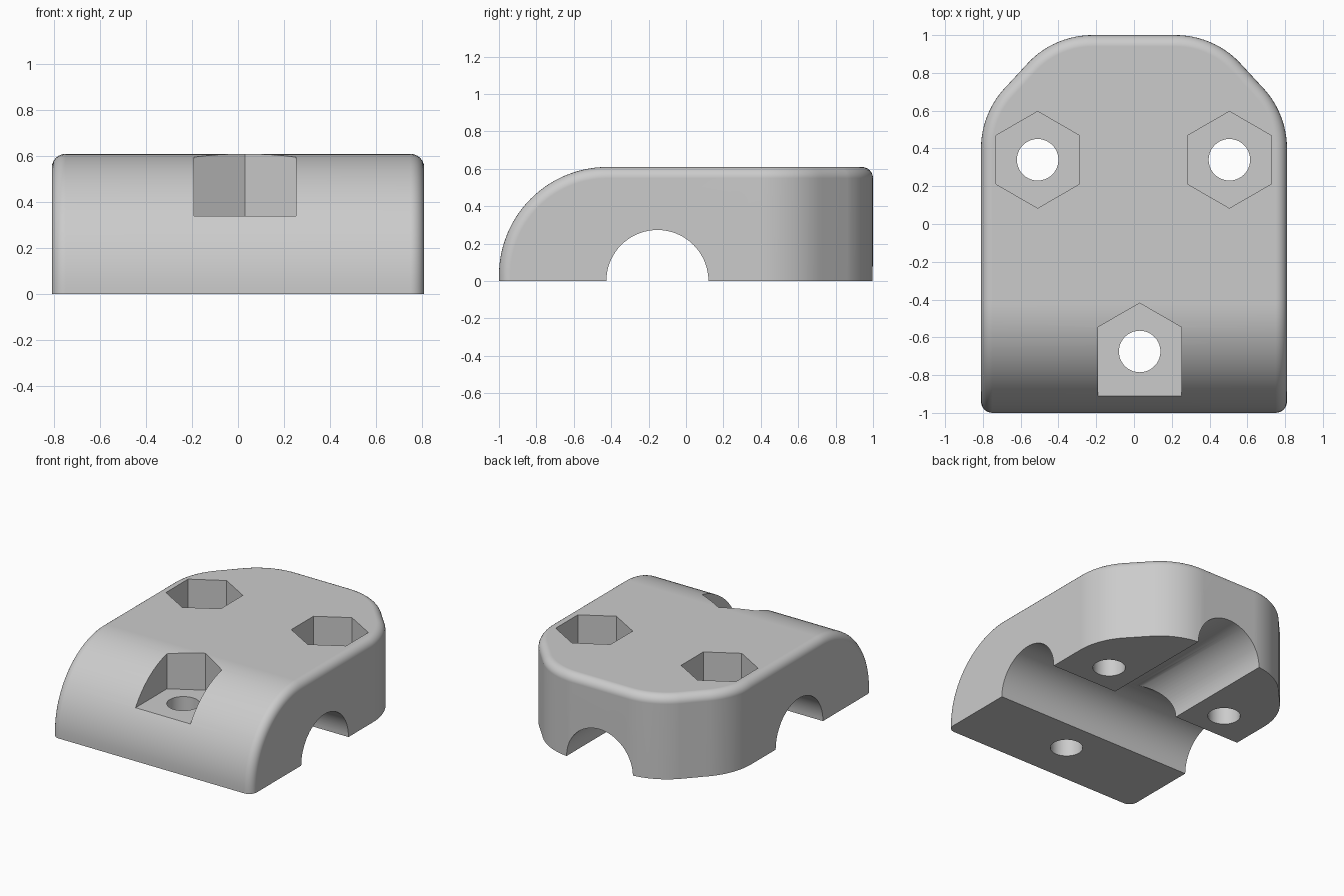
import bpy, bmesh
from math import sin, cos, pi, radians
from mathutils import Vector

if "Cube" in bpy.data.objects:
    bpy.data.objects.remove(bpy.data.objects["Cube"], do_unlink=True)

HALF_W, HEIGHT, FILLET = 0.81, 0.61, 0.06


def arc(cx, cy, r, a0, a1, n):
    """Points along a circular arc, angles in degrees."""
    angles = [radians(a0 + (a1 - a0) * i / n) for i in range(n + 1)]
    return [(cx + r * cos(a), cy + r * sin(a)) for a in angles]


def prism(name, points, start, end, axis="z"):
    """Extrude a closed outline along z (x, y points), x (y, z) or y (x, z)."""
    place = {"z": lambda a, b, t: (a, b, t),
             "x": lambda a, b, t: (t, a, b),
             "y": lambda a, b, t: (a, t, b)}[axis]
    bm = bmesh.new()
    face = bm.faces.new([bm.verts.new(place(a, b, start)) for a, b in points])
    out = bmesh.ops.extrude_face_region(bm, geom=[face])
    moved = [g for g in out["geom"] if isinstance(g, bmesh.types.BMVert)]
    bmesh.ops.translate(bm, verts=moved, vec=Vector(place(0, 0, end - start)))
    bmesh.ops.recalc_face_normals(bm, faces=bm.faces[:])
    mesh = bpy.data.meshes.new(name)
    bm.to_mesh(mesh)
    bm.free()
    obj = bpy.data.objects.new(name, mesh)
    bpy.context.collection.objects.link(obj)
    return obj


def combine(target, tool, operation):
    """Apply a boolean and discard the tool."""
    mod = target.modifiers.new("boolean", "BOOLEAN")
    mod.operation, mod.solver, mod.object = operation, "EXACT", tool
    bpy.context.view_layer.update()
    depsgraph = bpy.context.evaluated_depsgraph_get()
    mesh = bpy.data.meshes.new_from_object(target.evaluated_get(depsgraph))
    target.modifiers.clear()
    target.data = mesh
    bpy.data.objects.remove(tool, do_unlink=True)


# Plan outline: straight sides, rounded chamfers at the back corners
R = 0.47
right = ([(HALF_W, -1.2)]
         + arc(HALF_W - R, 0.4, R, 0, 45, 12)
         + arc(0.22, 1 - R, R, 45, 90, 12))
left = [(-x, y) for x, y in reversed(right)]
body = prism("clamp_body", right + left, -0.2, 0.9)

# Side profile: rounded front nose, flat top
nose = arc(-0.42, HEIGHT - 0.58, 0.58, 180, 90, 28)
profile = [(-1, 0)] + nose + [(1.2, HEIGHT), (1.2, 0)]
combine(body, prism("side_profile", profile, -1, 1, "x"), "INTERSECT")

# Fillet every rim edge except those around the flat underside
bm = bmesh.new()
bm.from_mesh(body.data)
bmesh.ops.remove_doubles(bm, verts=bm.verts[:], dist=1e-5)
rim = [e for e in bm.edges
       if len(e.link_faces) == 2 and e.calc_face_angle() > radians(60)
       and max(v.co.z for v in e.verts) > 0.001]
bmesh.ops.bevel(bm, geom=rim, offset=FILLET, segments=6, profile=0.5,
                affect="EDGES", clamp_overlap=False)
bmesh.ops.recalc_face_normals(bm, faces=bm.faces[:])
bm.to_mesh(body.data)
bm.free()


def circle(cx, cy, r, n):
    return arc(cx, cy, r, 0, 360, n)[:-1]


# Pipe channels in the underside forming a T
combine(body, prism("cross_channel", circle(-0.153, 0, 0.273, 72), -1, 1, "x"),
        "DIFFERENCE")
combine(body, prism("back_channel", circle(0, 0, 0.268, 72), -0.153, 1.2, "y"),
        "DIFFERENCE")

# Hexagonal nut pockets with bolt holes; the front pocket opens forwards
for cx, cy, open_front in ((-0.51, 0.34, False), (0.505, 0.34, False),
                           (0.03, -0.675, True)):
    pocket = arc(cx, cy, 0.256, 30, 330, 5)
    if open_front:
        pocket = pocket[:3] + [(pocket[2][0], -1.3), (pocket[0][0], -1.3)]
    else:
        pocket = pocket[:6]
    combine(body, prism("nut_pocket", pocket, 0.34, 0.9), "DIFFERENCE")
    combine(body, prism("bolt_hole", circle(cx, cy, 0.11, 40), -0.2, 0.8),
            "DIFFERENCE")

# Single grey finish
grey = bpy.data.materials.new("plain_grey")
grey.use_nodes = True
colour = (0.6, 0.6, 0.6, 1)
grey.diffuse_color = colour
grey.node_tree.nodes["Principled BSDF"].inputs["Base Color"].default_value = colour
body.data.materials.clear()
body.data.materials.append(grey)
for poly in body.data.polygons:
    poly.material_index = 0

# Smooth curves, crisp cut edges
bpy.ops.object.select_all(action="DESELECT")
body.select_set(True)
bpy.context.view_layer.objects.active = body
bpy.ops.object.shade_smooth_by_angle(angle=radians(30))
weighted = body.modifiers.new("weighted_normals", "WEIGHTED_NORMAL")
weighted.keep_sharp = True
